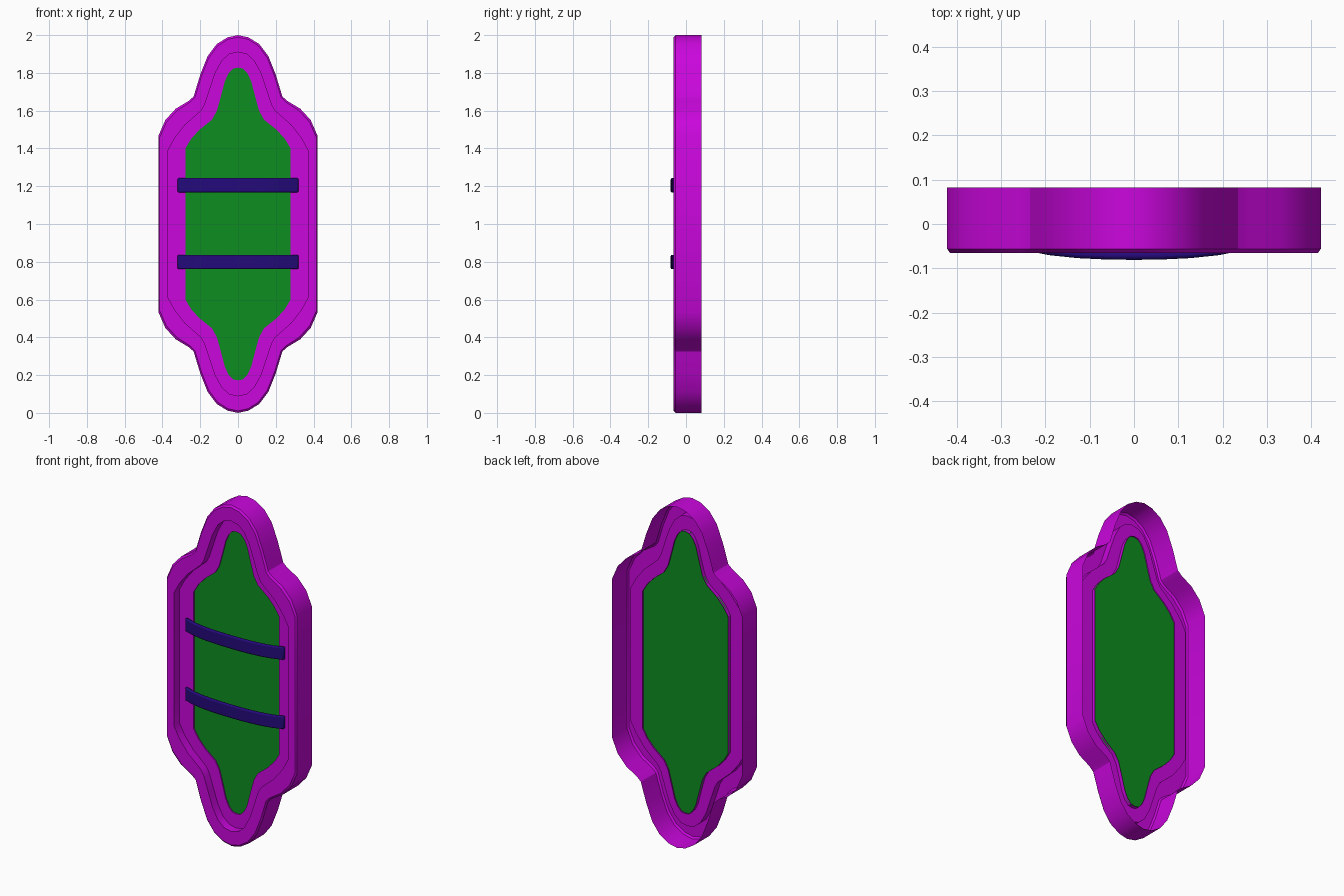
import bpy
import bmesh
from math import radians

MID_Z = 1.0

# Quarter outlines as (x, height above the middle), from the tip to the side
OUTER = [(0, 1), (.055, .988), (.112, .953), (.16, .89), (.2, .79),
         (.235, .675), (.26, .652), (.33, .61), (.385, .55), (.422, .465)]
STEP = [(0, .91), (.045, .9), (.085, .865), (.12, .8), (.147, .72),
        (.175, .635), (.195, .6), (.28, .525), (.335, .455), (.37, .39)]
INNER = [(0, .828), (.027, .822), (.05, .797), (.07, .755), (.088, .685),
         (.112, .598), (.138, .552), (.205, .498), (.247, .452), (.277, .403)]


def make_material(name, colour):
    mat = bpy.data.materials.new(name)
    mat.use_nodes = True
    mat.diffuse_color = (*colour, 1)
    for node in mat.node_tree.nodes:
        if node.type == 'BSDF_PRINCIPLED':
            node.inputs['Base Color'].default_value = (*colour, 1)
            node.inputs['Roughness'].default_value = 0.6
    return mat


def full_outline(quarter):
    """Mirror a quarter outline into a closed loop."""
    right = quarter + [(x, -z) for x, z in reversed(quarter)]
    left = [(-x, z) for x, z in reversed(right[1:-1])]
    return right + left


def blend(first, second, amount):
    return [(a + (c - a) * amount, b + (d - b) * amount)
            for (a, b), (c, d) in zip(first, second)]


def loft(bm, rings, capped):
    """Join rings of vertices, with end caps for solid parts."""
    rings = [[bm.verts.new(p) for p in ring] for ring in rings]
    for a, b in zip(rings, rings[1:]):
        for i in range(len(a)):
            j = (i + 1) % len(a)
            bm.faces.new((a[i], a[j], b[j], b[i]))
    if capped:
        bm.faces.new(rings[0])
        bm.faces.new(rings[-1])
        bmesh.ops.recalc_face_normals(bm, faces=bm.faces)


def make_object(name, rings, capped, mat):
    bm = bmesh.new()
    loft(bm, rings, capped)
    mesh = bpy.data.meshes.new(name)
    bm.to_mesh(mesh)
    bm.free()
    mesh.materials.append(mat)
    obj = bpy.data.objects.new(name, mesh)
    bpy.context.collection.objects.link(obj)
    bpy.ops.object.select_all(action='DESELECT')
    obj.select_set(True)
    bpy.context.view_layer.objects.active = obj
    bpy.ops.object.shade_smooth_by_angle(angle=radians(30))
    return obj


def outline_ring(quarter, y):
    return [(x, y, MID_Z + z) for x, z in full_outline(quarter)]


cube = bpy.data.objects.get("Cube")
if cube:
    bpy.data.objects.remove(cube, do_unlink=True)

magenta = make_material("magenta frame", (0.59, 0.002, 0.72))
green = make_material("green glass", (0.004, 0.27, 0.014))
navy = make_material("navy bars", (0.018, 0.003, 0.2))

# Frame shell, open at the back: small lip, recessed band, raised rim, wall
BACK, FRONT = 0.083, -0.065
BAND, LIP = -0.015, 0.008
section = [(INNER, LIP), (INNER, BAND), (STEP, BAND), (STEP, FRONT),
           (blend(OUTER, STEP, 0.12), FRONT), (OUTER, FRONT + 0.009),
           (OUTER, BACK)]
make_object("window_frame", [outline_ring(q, y) for q, y in section],
            False, magenta)

# Thin glass pane filling the opening
make_object("glass_pane", [outline_ring(INNER, y) for y in (-0.008, 0.0)],
            True, green)


# Curved crossbars bowed towards the front, ends resting on the band
def make_bar(name, z, half_width=0.32, half_height=0.038, depth=0.019, steps=10):
    rings = []
    for i in range(steps + 1):
        x = half_width * (2 * i / steps - 1)
        y = -0.081 + 0.2 * x ** 2 + 2.4 * x ** 4
        rings.append([(x, y + dy, z + dz) for dy, dz in
                      ((0, -half_height), (0, half_height),
                       (depth, half_height), (depth, -half_height))])
    bar = make_object(name, rings, True, navy)
    bevel = bar.modifiers.new("soft edges", 'BEVEL')
    bevel.width = 0.007
    bevel.segments = 2
    bevel.limit_method = 'ANGLE'
    bevel.angle_limit = radians(40)


for side, name in ((1, "upper_bar"), (-1, "lower_bar")):
    make_bar(name, MID_Z + 0.002 + side * 0.203)
